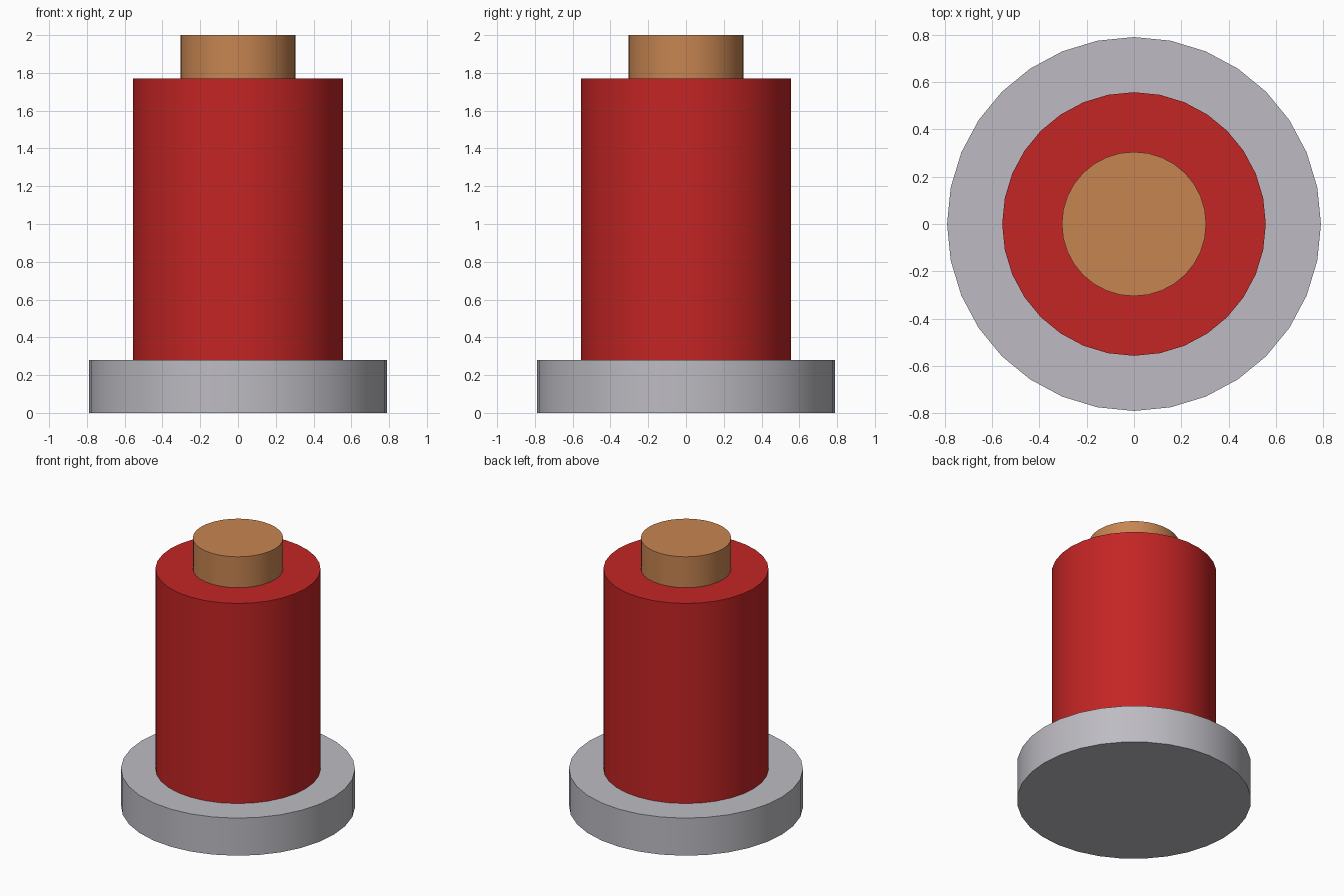
import bpy
import math

cube = bpy.data.objects.get("Cube")
if cube:
    bpy.data.objects.remove(cube, do_unlink=True)


def make_material(name, rgb):
    mat = bpy.data.materials.new(name)
    mat.use_nodes = True
    colour = (*rgb, 1.0)
    mat.diffuse_color = colour
    mat.node_tree.nodes["Principled BSDF"].inputs["Base Color"].default_value = colour
    return mat


def add_cylinder(name, radius, bottom, top, mat):
    bpy.ops.mesh.primitive_cylinder_add(
        vertices=32, radius=radius, depth=top - bottom,
        location=(0, 0, (bottom + top) / 2))
    obj = bpy.context.object
    obj.name = name
    obj.data.materials.append(mat)
    # Round walls, crisp rims
    bpy.ops.object.shade_smooth_by_angle(angle=math.radians(30))
    return obj


grey = make_material("light grey", (0.51, 0.50, 0.54))
red = make_material("deep red", (0.55, 0.018, 0.018))
copper = make_material("copper", (0.57, 0.235, 0.083))

# Wide foot, tall body and narrow cap, stacked on one axis
add_cylinder("base_flange", 0.79, 0.0, 0.28, grey)
add_cylinder("main_body", 0.557, 0.28, 1.77, red)
add_cylinder("top_contact", 0.305, 1.77, 2.0, copper)
